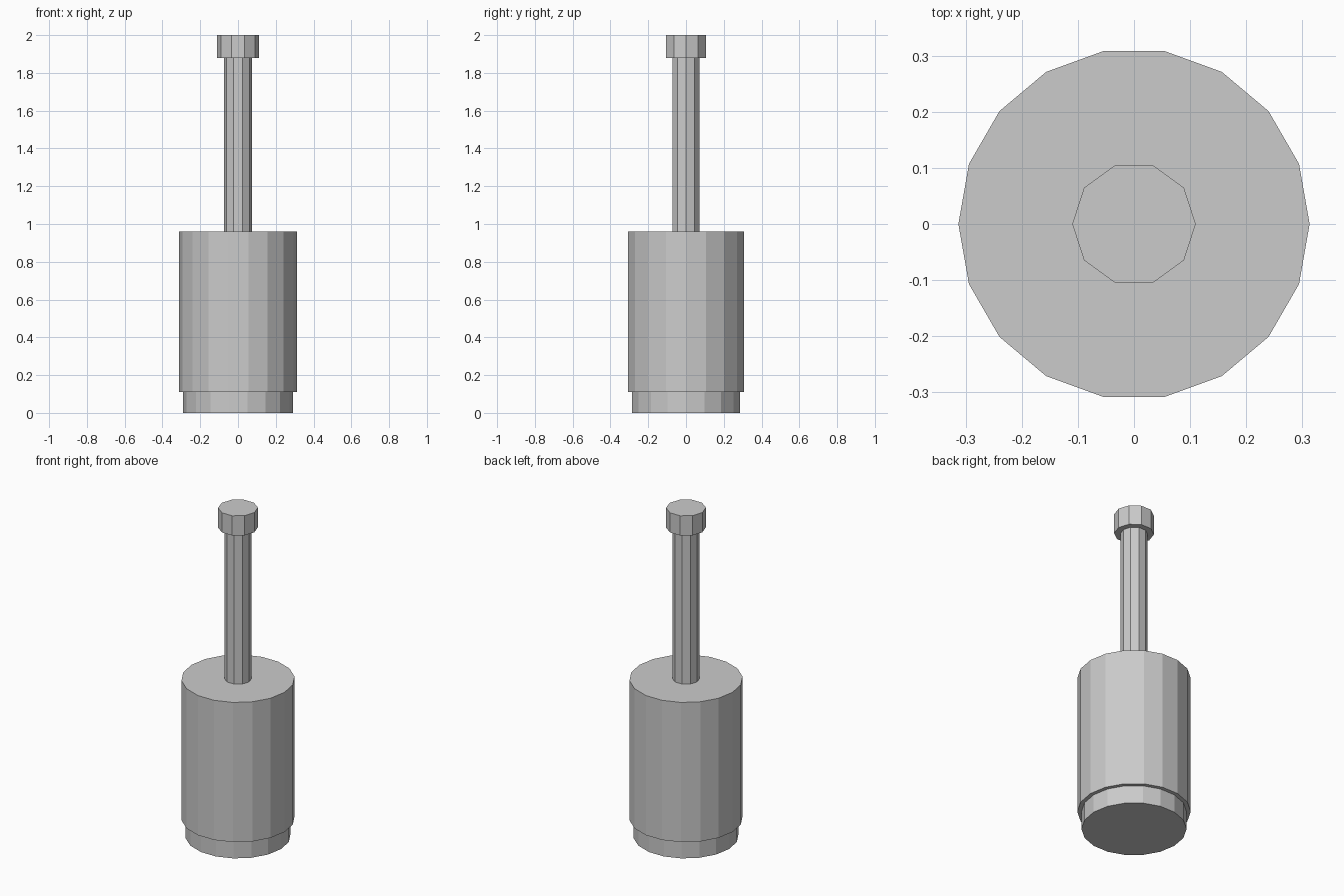
import bpy
import bmesh
import math
from mathutils import Matrix

if "Cube" in bpy.data.objects:
    bpy.data.objects.remove(bpy.data.objects["Cube"])


def prism(name, sides, radius, z0, z1):
    """Flat-shaded upright cylinder with a corner on the x axis."""
    bm = bmesh.new()
    matrix = (Matrix.Translation((0, 0, (z0 + z1) / 2))
              @ Matrix.Rotation(math.pi / 2, 4, 'Z'))
    bmesh.ops.create_cone(bm, cap_ends=True, segments=sides, radius1=radius,
                          radius2=radius, depth=z1 - z0, matrix=matrix)
    mesh = bpy.data.meshes.new(name)
    bm.to_mesh(mesh)
    bm.free()
    obj = bpy.data.objects.new(name, mesh)
    bpy.context.collection.objects.link(obj)
    return obj


# Narrow foot under the wide body
prism("base_foot", 18, 0.29, 0.0, 0.11)
prism("main_body", 18, 0.313, 0.11, 0.96)

# Thin rod carrying the end cap
prism("rod", 10, 0.075, 0.96, 1.88)
prism("rod_cap", 10, 0.11, 1.88, 2.0)
